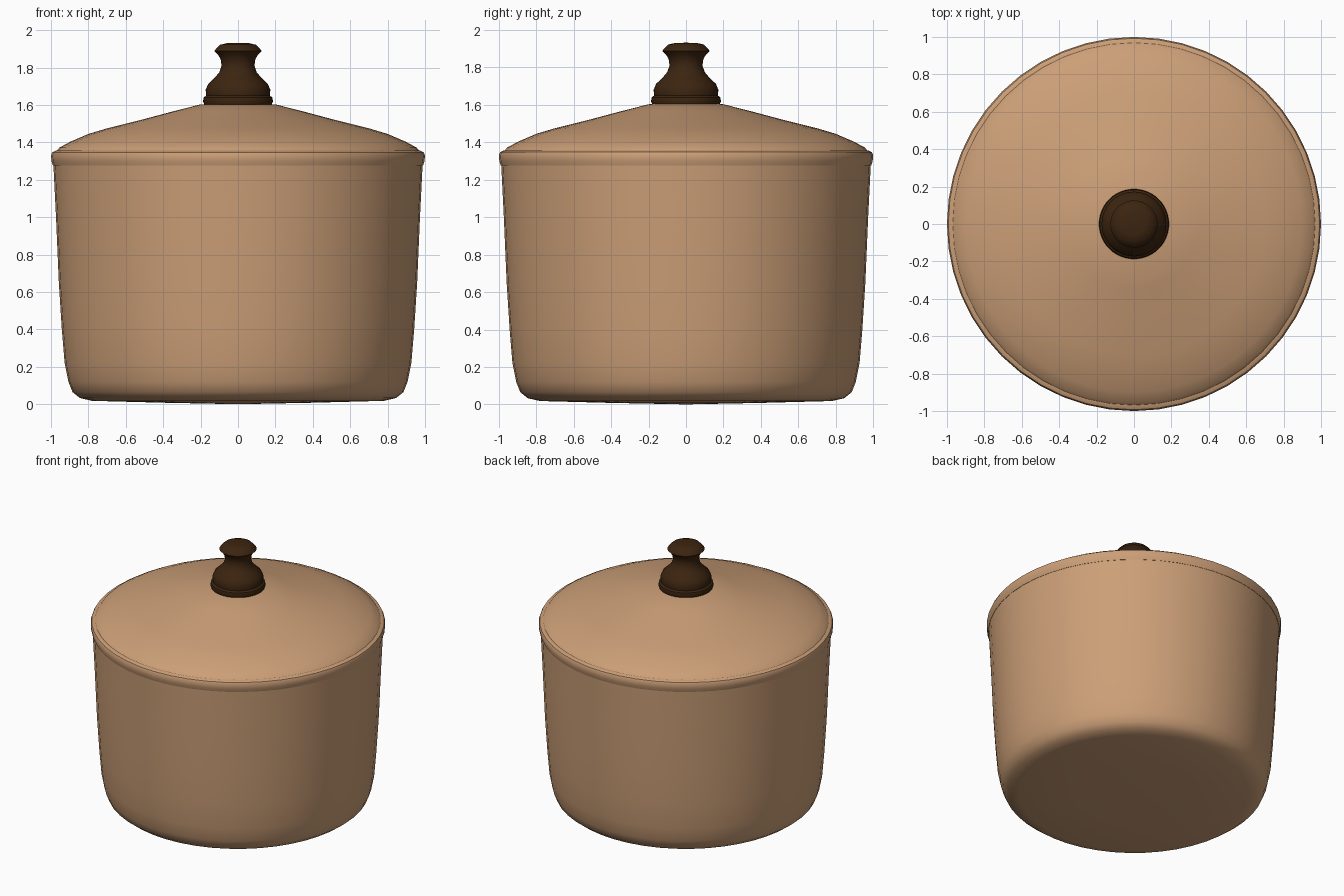
import bpy, bmesh, math

if "Cube" in bpy.data.objects:
    bpy.data.objects.remove(bpy.data.objects["Cube"])

def material(name, rgb):
    m = bpy.data.materials.new(name)
    m.diffuse_color = (*rgb, 1)
    m.use_nodes = True
    m.node_tree.nodes["Principled BSDF"].inputs["Base Color"].default_value = m.diffuse_color
    return m

tan = material("tan enamel", (0.60, 0.345, 0.185))
brown = material("dark brown wood", (0.045, 0.018, 0.005))

def lathe(name, profile, mat, sides=48, angle=35):
    """Revolve (radius, z) points, listed bottom to top, around z."""
    bm = bmesh.new()
    rings = []
    for r, z in profile:
        if r == 0:
            rings.append([bm.verts.new((0, 0, z))] * sides)
        else:
            rings.append([bm.verts.new((r * math.cos(2 * math.pi * i / sides),
                                        r * math.sin(2 * math.pi * i / sides), z))
                          for i in range(sides)])
    for a, b in zip(rings, rings[1:]):
        for i in range(sides):
            j = (i + 1) % sides
            quad = list(dict.fromkeys((a[i], a[j], b[j], b[i])))
            bm.faces.new(quad)
    bmesh.ops.recalc_face_normals(bm, faces=bm.faces)
    me = bpy.data.meshes.new(name)
    bm.to_mesh(me)
    bm.free()
    me.materials.append(mat)
    ob = bpy.data.objects.new(name, me)
    bpy.context.collection.objects.link(ob)
    bpy.ops.object.select_all(action='DESELECT')
    ob.select_set(True)
    bpy.context.view_layer.objects.active = ob
    bpy.ops.object.shade_smooth_by_angle(angle=math.radians(angle))
    return ob

# Pot body: outside wall, rim top, then inside wall down to the floor
lathe("pot_body", [
    (0, 0.0), (0.40, 0.008), (0.78, 0.018), (0.845, 0.033), (0.885, 0.065),
    (0.907, 0.12), (0.927, 0.22), (0.942, 0.40), (0.958, 0.65),
    (0.973, 1.0), (0.987, 1.28), (0.94, 1.28), (0.91, 0.65),
    (0.87, 0.15), (0.78, 0.06), (0, 0.05)], tan)

# Lid: rolled rim band and shallow dome
lathe("lid_rim", [
    (0.94, 1.275), (0.989, 1.275), (0.997, 1.30), (1.0, 1.33),
    (0.993, 1.347), (0.975, 1.356), (0.94, 1.356), (0.94, 1.275)], tan)
lathe("lid_dome", [
    (0.93, 1.33), (0.972, 1.352), (0.955, 1.372), (0.90, 1.402), (0.80, 1.445),
    (0.70, 1.475), (0.50, 1.525), (0.35, 1.565), (0.20, 1.603), (0, 1.61)], tan)

# Turned knob
lathe("lid_knob", [
    (0, 1.60), (0.18, 1.602), (0.187, 1.62), (0.183, 1.64), (0.170, 1.65),
    (0.173, 1.68), (0.160, 1.712), (0.125, 1.745), (0.100, 1.775),
    (0.088, 1.81), (0.093, 1.845), (0.108, 1.87), (0.126, 1.888),
    (0.118, 1.90), (0.095, 1.922), (0.06, 1.93), (0, 1.932)], brown)
